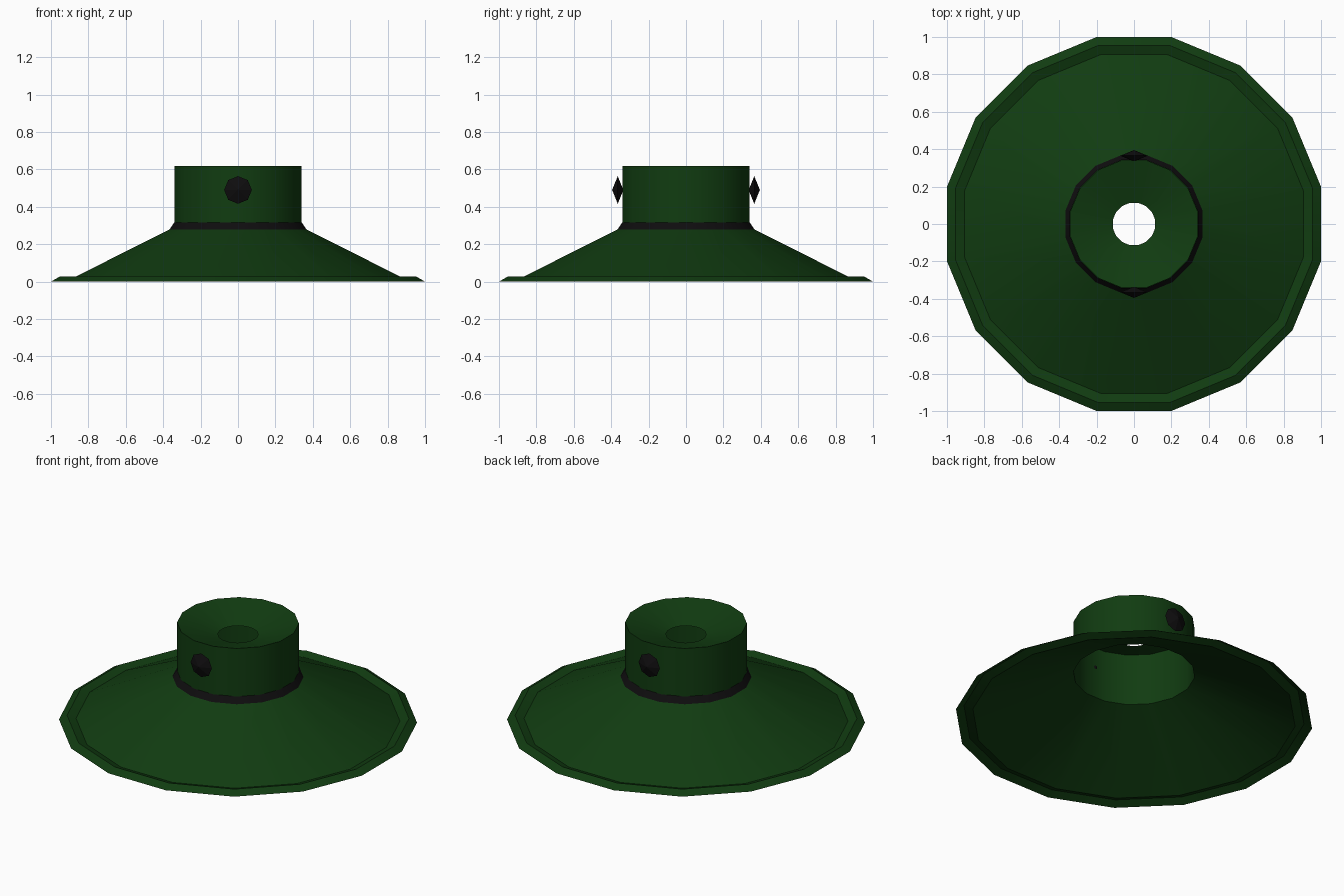
import bpy, bmesh
from math import cos, sin, pi, radians
from mathutils import Matrix

cube = bpy.data.objects.get("Cube")
if cube:
    bpy.data.objects.remove(cube)

SIDES = 16


def material(name, color):
    mat = bpy.data.materials.new(name)
    mat.use_nodes = True
    mat.diffuse_color = color
    bsdf = mat.node_tree.nodes["Principled BSDF"]
    bsdf.inputs["Base Color"].default_value = color
    return mat


def finish(name, bm, mat, smooth=True):
    mesh = bpy.data.meshes.new(name)
    bm.to_mesh(mesh)
    bm.free()
    mesh.materials.append(mat)
    obj = bpy.data.objects.new(name, mesh)
    bpy.context.collection.objects.link(obj)
    if smooth:
        bpy.ops.object.select_all(action="DESELECT")
        obj.select_set(True)
        bpy.context.view_layer.objects.active = obj
        bpy.ops.object.shade_smooth_by_angle(angle=radians(25))
    return obj


def lathe(name, profile, mat):
    """Revolve (flat-to-centre distance, height) points into a polygonal sheet."""
    bm = bmesh.new()
    step = 2 * pi / SIDES
    rings = []
    for dist, z in profile:
        r = dist / cos(step / 2)
        angles = [(i + 0.5) * step for i in range(SIDES)]
        rings.append([bm.verts.new((r * cos(a), r * sin(a), z)) for a in angles])
    for low, high in zip(rings, rings[1:]):
        for i in range(SIDES):
            j = (i + 1) % SIDES
            bm.faces.new((low[i], low[j], high[j], high[i]))
    return finish(name, bm, mat)


green = material("dark green", (0.0055, 0.045, 0.0055, 1))
black = material("soft black", (0.0045, 0.004, 0.0045, 1))

# Flared skirt with a raised rim
lathe("skirt", [(1, 0), (0.955, 0.026), (0.905, 0.008), (0.34, 0.292)], green)

# Neck with a dished top and a central hole
lathe("neck", [(0.34, 0.292), (0.34, 0.617), (0.113, 0.545)], green)

# Dark band around the foot of the neck
lathe("neck_band", [(0.366, 0.279), (0.341, 0.316)], black)

# Faceted double-cone studs at front and back
for name, side in (("front_stud", -1), ("back_stud", 1)):
    bm = bmesh.new()
    rim = [bm.verts.new((0.074 * cos(k * pi / 4), 0, 0.074 * sin(k * pi / 4)))
           for k in range(8)]
    for tip_y in (-0.03, 0.03):
        tip = bm.verts.new((0, tip_y, 0))
        for k in range(8):
            bm.faces.new((rim[k], rim[(k + 1) % 8], tip))
    bmesh.ops.recalc_face_normals(bm, faces=bm.faces)
    bm.transform(Matrix.Translation((0, side * 0.365, 0.49)))
    finish(name, bm, black, smooth=False)
